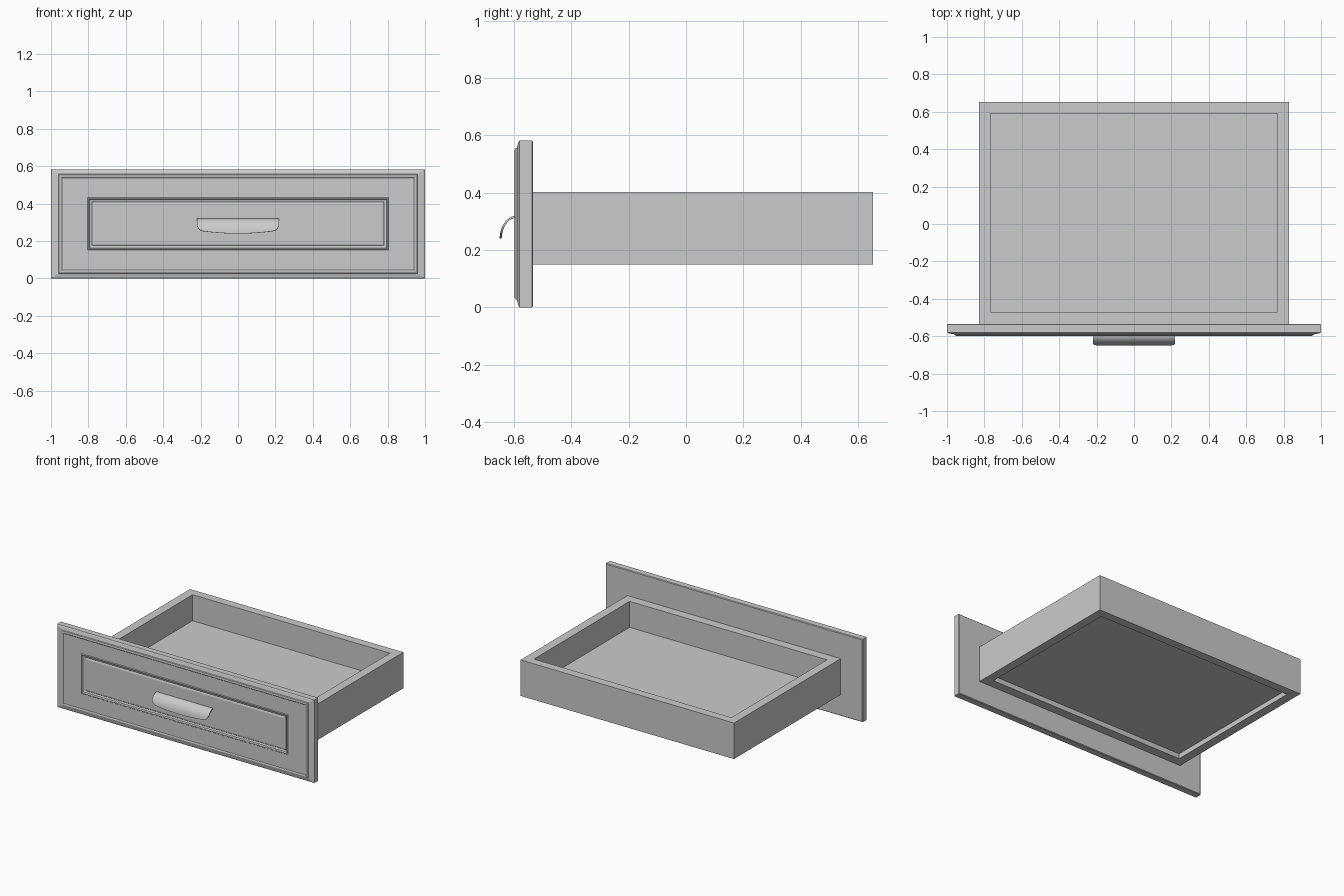
import bpy, bmesh, math

cube = bpy.data.objects.get("Cube")
if cube:
    bpy.data.objects.remove(cube)

GREY = (0.6, 0.6, 0.6, 1)
mat = bpy.data.materials.new("plain grey")
mat.use_nodes = True
mat.diffuse_color = GREY
mat.node_tree.nodes["Principled BSDF"].inputs["Base Color"].default_value = GREY


def finish(name, bm):
    bmesh.ops.recalc_face_normals(bm, faces=bm.faces)
    mesh = bpy.data.meshes.new(name)
    bm.to_mesh(mesh)
    bm.free()
    mesh.materials.append(mat)
    obj = bpy.data.objects.new(name, mesh)
    bpy.context.collection.objects.link(obj)
    return obj


def rect_loft(name, rings, caps=True, closed=False):
    """Join nested rectangles, each a list of four corners."""
    bm = bmesh.new()
    loops = [[bm.verts.new(c) for c in ring] for ring in rings]
    pairs = list(zip(loops, loops[1:]))
    if closed:
        pairs.append((loops[-1], loops[0]))
    for a, b in pairs:
        for i in range(4):
            j = (i + 1) % 4
            bm.faces.new((a[i], a[j], b[j], b[i]))
    if caps:
        bm.faces.new(loops[0])
        bm.faces.new(loops[-1])
    return finish(name, bm)


def upright(x, z0, z1, y):
    return [(-x, y, z0), (x, y, z0), (x, y, z1), (-x, y, z1)]


def level(x, y0, y1, z):
    return [(-x, y0, z), (x, y0, z), (x, y1, z), (-x, y1, z)]


# Moulded drawer front: (inset in x, inset in z, y)
HEIGHT = 0.583
outer = [(0.004, 0.004, -0.534), (0, 0, -0.538), (0, 0, -0.580),
         (0.008, 0.004, -0.584), (0.040, 0.026, -0.590), (0.044, 0.029, -0.596),
         (0.050, 0.036, -0.598), (0.056, 0.041, -0.597), (0.060, 0.045, -0.594)]
rings = [upright(1 - dx, dz, HEIGHT - dz, y) for dx, dz, y in outer]

# Inner moulding around the centre panel: (inset, y)
inner = [(0, -0.594), (0.003, -0.598), (0.008, -0.598), (0.012, -0.588),
         (0.024, -0.584), (0.028, -0.588), (0.036, -0.590)]
rings += [upright(0.805 - d, 0.151 + d, 0.433 - d, y) for d, y in inner]
rect_loft("drawer_front", rings)

# Four box walls as one closed ring, and the raised bottom board
OUT, IN = (0.83, -0.535, 0.652), (0.768, -0.47, 0.592)
rect_loft("drawer_walls", [level(*OUT, 0.15), level(*OUT, 0.403),
                           level(*IN, 0.403), level(*IN, 0.15)],
          caps=False, closed=True)
rect_loft("drawer_bottom", [level(*IN, 0.185), level(*IN, 0.22)])

# Cup handle: a quarter-round shell with a bowed lower edge
bm = bmesh.new()
HALF, COLS, ROWS = 0.22, 32, 10
grid = []
for i in range(COLS + 1):
    s = -math.cos(math.pi * i / COLS)
    low = 0.24 + 0.018 * s * s + 0.028 * abs(s) ** 24
    sweep = math.acos((low - 0.24) / 0.08)
    col = []
    for j in range(ROWS + 1):
        t = sweep * j / ROWS
        col.append(bm.verts.new((HALF * s, -0.590 - 0.060 * math.sin(t),
                                 0.24 + 0.08 * math.cos(t))))
    grid.append(col)
for a, b in zip(grid, grid[1:]):
    for j in range(ROWS):
        bm.faces.new((a[j], b[j], b[j + 1], a[j + 1]))
handle = finish("handle", bm)
shell = handle.modifiers.new("thickness", "SOLIDIFY")
shell.thickness = 0.007
# Thicken towards the hollow side
facing_out = handle.data.polygons[COLS // 2 * ROWS].normal.z > 0
shell.offset = -1 if facing_out else 1

bpy.ops.object.select_all(action="DESELECT")
handle.select_set(True)
bpy.context.view_layer.objects.active = handle
bpy.ops.object.modifier_apply(modifier="thickness")
bpy.ops.object.shade_smooth_by_angle(angle=math.radians(35))
